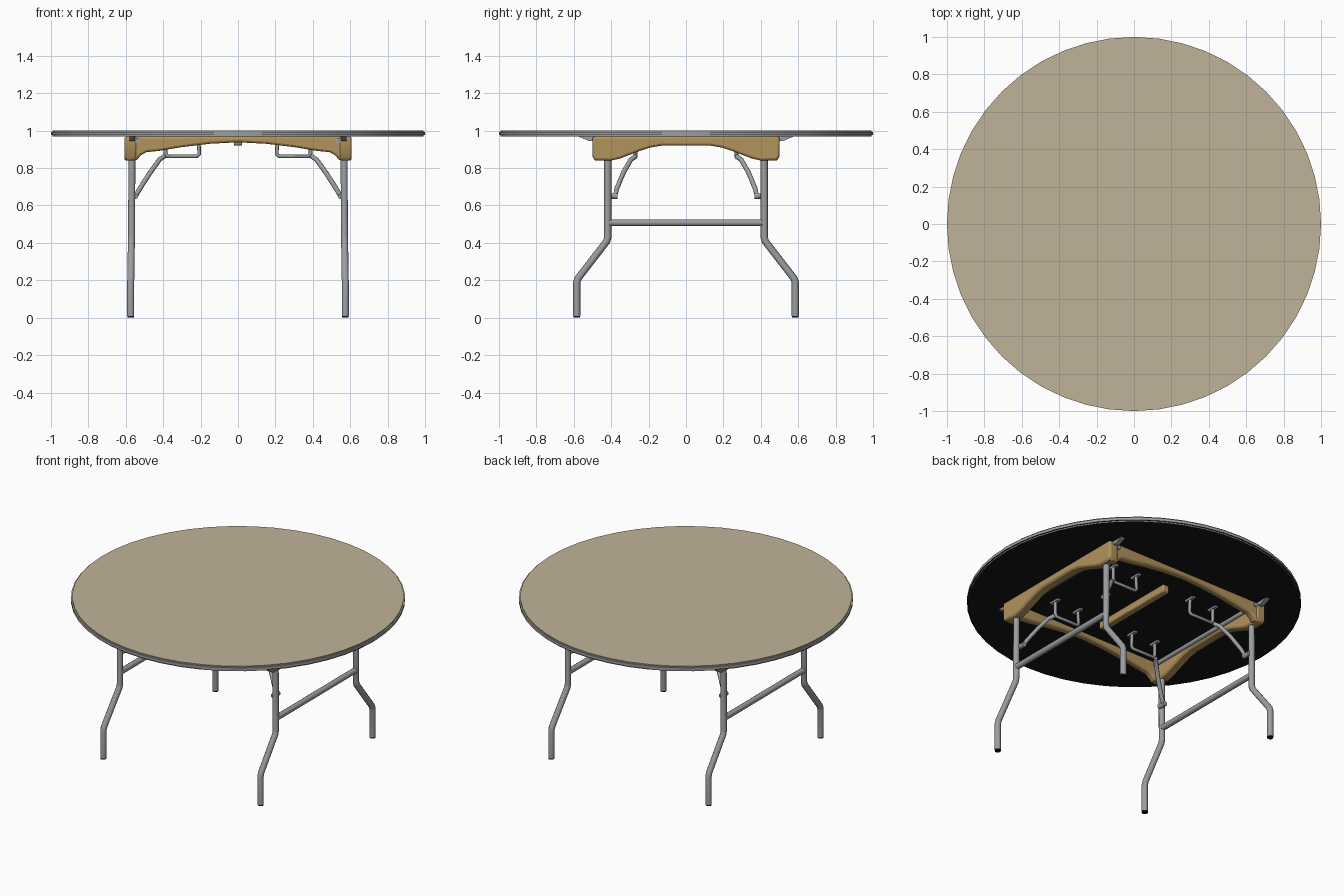
import bpy, bmesh, math
from mathutils import Vector

cube = bpy.data.objects.get("Cube")
if cube:
    bpy.data.objects.remove(cube, do_unlink=True)


def material(name, rgb):
    m = bpy.data.materials.new(name)
    m.use_nodes = True
    color = (*rgb, 1)
    m.diffuse_color = color
    m.node_tree.nodes["Principled BSDF"].inputs["Base Color"].default_value = color
    return m


BEIGE = material("beige laminate", (0.53, 0.45, 0.32))
STEEL = material("grey steel", (0.33, 0.34, 0.35))
TAN = material("tan frame", (0.44, 0.29, 0.11))
BLACK = material("black", (0.008, 0.008, 0.008))


def finish(obj, angle=40):
    bpy.ops.object.select_all(action='DESELECT')
    obj.select_set(True)
    bpy.context.view_layer.objects.active = obj
    bpy.ops.object.shade_smooth_by_angle(angle=math.radians(angle))
    return obj


def from_bmesh(name, bm, mats):
    bmesh.ops.recalc_face_normals(bm, faces=bm.faces)
    mesh = bpy.data.meshes.new(name)
    bm.to_mesh(mesh)
    bm.free()
    obj = bpy.data.objects.new(name, mesh)
    bpy.context.collection.objects.link(obj)
    for m in mats:
        mesh.materials.append(m)
    return obj


def tube(name, points, radius, mat=STEEL):
    """Round tube swept along a polyline."""
    curve = bpy.data.curves.new(name, 'CURVE')
    curve.dimensions = '3D'
    curve.bevel_depth = radius
    curve.bevel_resolution = 3
    curve.use_fill_caps = True
    spline = curve.splines.new('POLY')
    spline.points.add(len(points) - 1)
    for p, co in zip(spline.points, points):
        p.co = (*co, 1)
    curve.materials.append(mat)
    obj = bpy.data.objects.new(name, curve)
    bpy.context.collection.objects.link(obj)
    bpy.ops.object.select_all(action='DESELECT')
    obj.select_set(True)
    bpy.context.view_layer.objects.active = obj
    bpy.ops.object.convert(target='MESH')
    return finish(bpy.context.object)


def rail(name, half, axis, offset, thickness, bevel=0.012):
    """Mirror a half profile, extrude it and place it along x or y."""
    outline = half + [(-u, z) for u, z in reversed(half) if u > 0]
    a, b = offset - thickness / 2, offset + thickness / 2
    bm = bmesh.new()
    verts = [bm.verts.new((u, a, z) if axis == 'x' else (a, u, z)) for u, z in outline]
    face = bm.faces.new(verts)
    out = bmesh.ops.extrude_face_region(bm, geom=[face])
    shift = Vector((0, b - a, 0)) if axis == 'x' else Vector((b - a, 0, 0))
    bmesh.ops.translate(bm, verts=[v for v in out["geom"] if isinstance(v, bmesh.types.BMVert)], vec=shift)
    obj = from_bmesh(name, bm, [TAN])
    mod = obj.modifiers.new("rounded edges", 'BEVEL')
    mod.width = bevel
    mod.segments = 2
    mod.limit_method = 'ANGLE'
    mod.angle_limit = math.radians(50)
    return finish(obj)


def plate(name, center, size, mat=STEEL):
    bm = bmesh.new()
    bmesh.ops.create_cube(bm, size=1)
    bmesh.ops.scale(bm, verts=bm.verts, vec=size)
    bmesh.ops.translate(bm, verts=bm.verts, vec=center)
    return from_bmesh(name, bm, [mat])


# Round top: beige face, steel edge band, black underside
bm = bmesh.new()
bmesh.ops.create_cone(bm, cap_ends=True, segments=48, radius1=1, radius2=1, depth=0.034)
bmesh.ops.translate(bm, verts=bm.verts, vec=(0, 0, 0.985))
rims = [e for e in bm.edges if abs(e.verts[0].co.z - e.verts[1].co.z) < 0.001]
bmesh.ops.bevel(bm, geom=rims, offset=0.008, segments=2, affect='EDGES')
bm.normal_update()
for f in bm.faces:
    f.material_index = 0 if f.normal.z > 0.99 else 2 if f.normal.z < -0.99 else 1
finish(from_bmesh("table_top", bm, [BEIGE, STEEL, BLACK]))

# Tan frame under the top
side_half = [(0.5, 0.969), (0.5, 0.86), (0.485, 0.842), (0.4, 0.84), (0.35, 0.852),
             (0.25, 0.89), (0.19, 0.91), (0.13, 0.92)]
front_half = [(0.6, 0.969), (0.6, 0.85), (0.59, 0.84), (0.54, 0.843), (0.52, 0.868),
              (0.49, 0.885), (0.42, 0.892), (0.3, 0.912), (0.15, 0.93), (0, 0.938)]
bar_half = [(0.3, 0.969), (0.3, 0.925), (0.29, 0.92)]
for s, word in ((1, "left"), (-1, "right")):
    rail(word + "_side_rail", side_half, 'y', s * 0.575, 0.066)
for s, word in ((1, "back"), (-1, "front")):
    rail(word + "_rail", front_half, 'x', s * 0.468, 0.05)
rail("center_bar", bar_half, 'y', 0, 0.045, 0.006)

# Leg sets, one on each side
for sx, side in ((1, "left"), (-1, "right")):
    x = sx * 0.569
    tube(side + "_crossbar", [(x, -0.42, 0.508), (x, 0.42, 0.508)], 0.019)
    tube(side + "_pivot_rod", [(sx * 0.535, -0.5, 0.945), (sx * 0.535, 0.5, 0.945)], 0.014)
    for sy, end in ((1, "back"), (-1, "front")):
        tag = f"{end}_{side}_"

        def at(points):
            return [(sx * px, sy * py, pz) for px, py, pz in points]

        # Bent tube leg with a black foot
        tube(tag + "leg", at([(0.567, 0.418, 0.95), (0.569, 0.418, 0.43), (0.57, 0.424, 0.408),
                              (0.573, 0.576, 0.212), (0.574, 0.584, 0.19), (0.574, 0.584, 0.008)]), 0.0195)
        tube(tag + "foot", at([(0.574, 0.584, 0.012), (0.574, 0.584, 0)]), 0.018, BLACK)

        # Folding brace from leg to hanger
        tube(tag + "brace", at([(0.555, 0.40, 0.648), (0.545, 0.378, 0.655), (0.525, 0.37, 0.69),
                                (0.47, 0.335, 0.775), (0.42, 0.295, 0.845), (0.395, 0.27, 0.862)]), 0.013)
        tube(tag + "brace_pivot", at([(0.55, 0.365, 0.65), (0.55, 0.42, 0.65)]), 0.016)

        # U-shaped hanger with mounting flanges
        tube(tag + "hanger", at([(0.388, 0.27, 0.968), (0.388, 0.27, 0.88), (0.378, 0.27, 0.863),
                                 (0.22, 0.27, 0.863), (0.207, 0.27, 0.875), (0.212, 0.27, 0.968)]), 0.0105)
        for px in (0.388, 0.212):
            plate(tag + "hanger_flange", at([(px, 0.27, 0.962)])[0], (0.022, 0.07, 0.012))

        # Tapered corner bracket poking out past the rail
        bm = bmesh.new()
        lower = [bm.verts.new(p) for p in at([(0.55, 0.48, 0.945), (0.58, 0.48, 0.945),
                                              (0.58, 0.52, 0.945), (0.55, 0.52, 0.945)])]
        upper = [bm.verts.new(p) for p in at([(0.55, 0.48, 0.969), (0.58, 0.48, 0.969),
                                              (0.58, 0.575, 0.969), (0.55, 0.575, 0.969)])]
        bm.faces.new(lower)
        bm.faces.new(upper)
        for i in range(4):
            j = (i + 1) % 4
            bm.faces.new((lower[i], lower[j], upper[j], upper[i]))
        from_bmesh(tag + "corner_bracket", bm, [STEEL])
